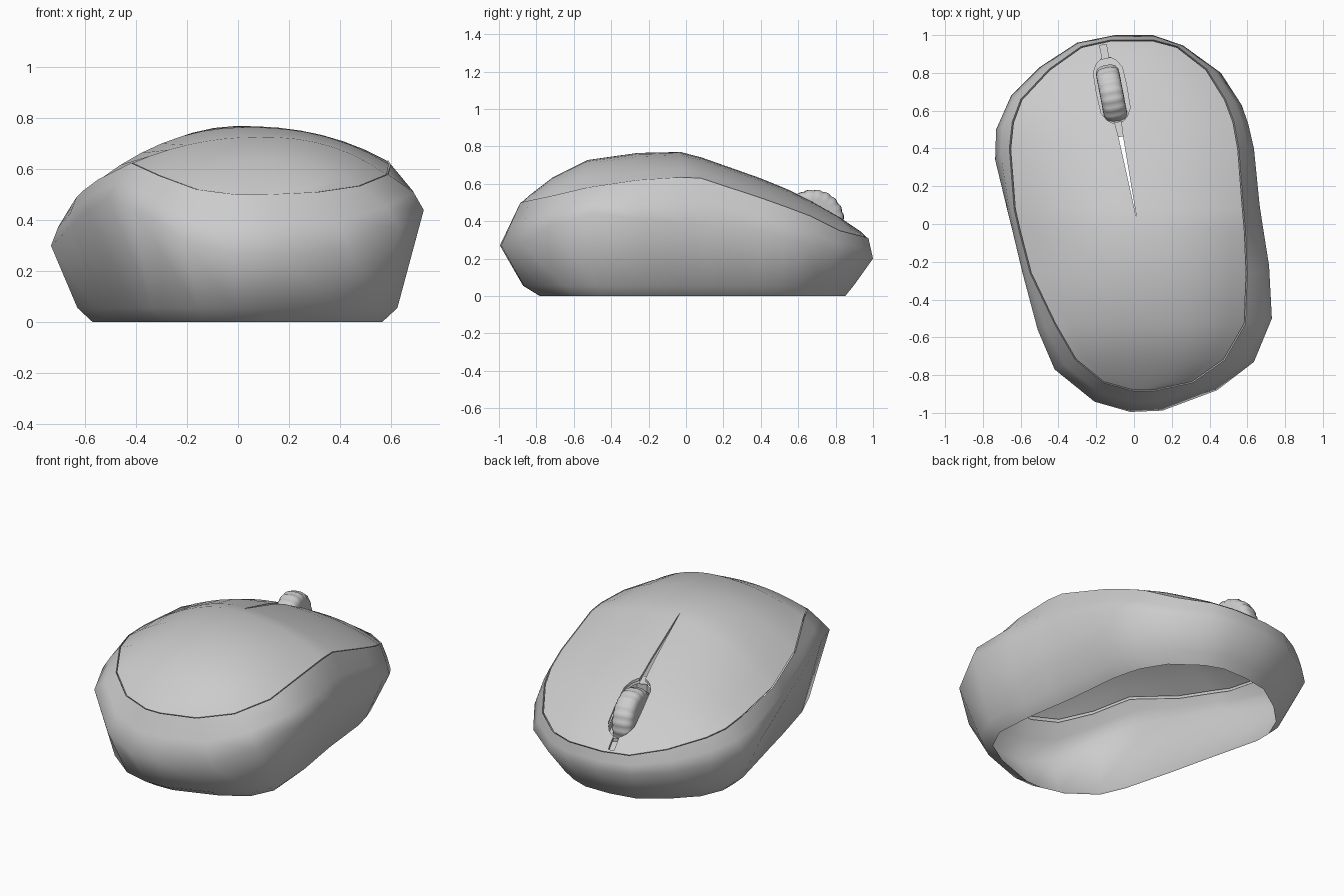
import bpy, math

if "Cube" in bpy.data.objects:
    bpy.data.objects.remove(bpy.data.objects["Cube"])

# Rows run from the front of the buttons (+y) to the palm end (-y)
# seam between shell and top plate: y, left x, left z, right x, right z, crest z
SEAM = [(.975, -.12, .31, .10, .31, .31), (.94, -.28, .315, .23, .32, .345),
        (.82, -.45, .35, .385, .35, .425), (.66, -.60, .40, .485, .43, .515),
        (.54, -.645, .42, .53, .475, .573), (.40, -.66, .45, .555, .525, .63),
        (.08, -.635, .49, .58, .63, .742), (-.03, -.61, .515, .59, .635, .77),
        (-.26, -.55, .56, .60, .62, .765), (-.53, -.42, .625, .59, .58, .727),
        (-.72, -.31, .575, .48, .535, .632), (-.84, -.16, .52, .31, .51, .54),
        (-.885, 0, .50, .10, .50, .50)]
# widest crease of the shell, left then right side
WIDE_L = [(-.10, 1, .2), (-.30, .96, .21), (-.50, .83, .23), (-.65, .68, .26),
          (-.73, .50, .29), (-.735, .34, .30), (-.67, .07, .36), (-.645, -.03, .385),
          (-.59, -.26, .44), (-.51, -.56, .49), (-.42, -.77, .46), (-.21, -.94, .32),
          (-.02, -.995, .27)]
WIDE_R = [(.10, 1, .2), (.26, .945, .2), (.46, .80, .22), (.57, .63, .28),
          (.605, .53, .31), (.635, .40, .34), (.665, .10, .38), (.68, 0, .39),
          (.715, -.22, .41), (.73, -.50, .44), (.635, -.73, .37), (.44, -.88, .28),
          (.15, -.988, .27)]


def make(name, verts, faces):
    me = bpy.data.meshes.new(name)
    me.from_pydata(verts, [], faces)
    ob = bpy.data.objects.new(name, me)
    bpy.context.collection.objects.link(ob)
    return ob


def loft(name, rings, cap=False):
    n = len(rings[0])
    faces = [(r * n + i, (r + 1) * n + i, (r + 1) * n + (i + 1) % n, r * n + (i + 1) % n)
             for r in range(len(rings) - 1) for i in range(n)]
    if cap:
        faces += [tuple(range(n)), tuple(reversed(range((len(rings) - 1) * n, len(rings) * n)))]
    return make(name, [p for ring in rings for p in ring], faces)


def smooth(ob, deg=30):
    bpy.ops.object.select_all(action='DESELECT')
    ob.select_set(True)
    bpy.context.view_layer.objects.active = ob
    bpy.ops.object.shade_smooth_by_angle(angle=math.radians(deg))


def crest(y):
    for a, b in zip(SEAM, SEAM[1:]):
        if a[0] >= y >= b[0]:
            return a[5] + (b[5] - a[5]) * (a[0] - y) / (a[0] - b[0])
    return SEAM[0][5]


def inset(ring, side, front, back, z):
    """Ring moved inwards along its outline's normals, set at height z."""
    out = []
    for i, (x, y, _) in enumerate(ring):
        a, b = ring[i - 1], ring[(i + 1) % len(ring)]
        tx, ty = b[0] - a[0], b[1] - a[1]
        d = math.hypot(tx, ty)
        nx, ny = ty / d, -tx / d
        out.append((x - nx * side, y - ny * (front if ny > 0 else back), z))
    return out


# Lower shell, open underneath
seam = [(r[1], r[0], r[2]) for r in SEAM] + [(r[3], r[0], r[4]) for r in reversed(SEAM)]
wide = WIDE_L + WIDE_R[::-1]
lip = [(x * .975, y * .985, z - .03) for x, y, z in seam]
bulge = []
for a, b in zip(seam, wide):
    x, y, z = [(p + q) / 2 for p, q in zip(a, b)]
    bulge.append((x * (1.045 if x > 0 and y < -.1 else 1.012), y, z))
lower = inset(wide, .105, .105, .125, .055)
bottom = inset(wide, .165, .15, .215, 0)
smooth(loft("lower_shell", [lip, seam, bulge, wide, lower, bottom]), 62)

# Domed top plate, flatter towards its front left
COLS = 15
verts, faces = [], []
for y, xl, zl, xr, zr, zt in SEAM:
    for j in range(COLS):
        s = -1 + 2 * j / (COLS - 1)
        edge = zl if s < 0 else zr
        power = 2.4 if s > 0 else (1.8 if y > -.1 else 2.1)
        x = (xl + xr) / 2 + s * (xr - xl) / 2
        verts.append((x * .989, y * .994, edge + (zt - edge) * (1 - abs(s) ** power)))
for i in range(len(SEAM) - 1):
    for j in range(COLS - 1):
        a = i * COLS + j
        faces.append((a, a + COLS, a + COLS + 1, a + 1))
plate = make("top_plate", verts, faces)
sol = plate.modifiers.new("thickness", 'SOLIDIFY')
sol.thickness, sol.offset = .015, -1

# Slit and wheel opening: half widths along the slanted centre line
TILT = math.radians(11)
SLOT = [(.51, .03), (.53, .055), (.57, .078), (.68, .082), (.79, .078), (.83, .055), (.85, .03)]
OPENING = [(.003, .001), (.45, .013), (.505, .017)] + SLOT + [(.855, .017), (.925, .018)]


def slant(d, side):
    """Point d along the line from the slit's tip, offset sideways."""
    return (.012 - d * math.sin(TILT) + side * math.cos(TILT),
            .04 + d * math.cos(TILT) + side * math.sin(TILT))


def outline(half):
    return [slant(d, w) for d, w in half] + [slant(d, -w) for d, w in reversed(half)]


hole = outline(OPENING)
cutter = loft("opening_cutter", [[(x, y, z) for x, y in hole] for z in (1, .05)], True)
cutter.hide_render = True
cut = plate.modifiers.new("opening", 'BOOLEAN')
cut.operation, cut.solver, cut.object = 'DIFFERENCE', 'EXACT', cutter
bpy.context.view_layer.objects.active = plate
for m in list(plate.modifiers):
    bpy.ops.object.modifier_apply(modifier=m.name)
bpy.data.objects.remove(cutter)
smooth(plate)

# Wall and floor of the wheel well, and floors of the slit
slot = outline(SLOT)
n = len(slot)
smooth(loft("wheel_well", [[(x, y, crest(y) - dz) for x, y in slot] for dz in (.03, .08)]))
make("wheel_well_floor", [(x, y, crest(y) - .08) for x, y in slot],
     [(i, i + 1, n - 2 - i, n - 1 - i) for i in range(n // 2 - 1)])
for name, d0, d1 in (("slit_floor_rear", .43, .51), ("slit_floor_front", .85, .925)):
    pts = [slant(d0, -.03), slant(d0, .03), slant(d1, .03), slant(d1, -.03)]
    make(name, [(x, y, crest(y) - .05) for x, y in pts], [(0, 1, 2, 3)])

# Ribbed scroll wheel
rings = []
for w, r in ((-.062, .115), (-.06, .138), (-.045, .158), (-.02, .166),
             (.02, .166), (.045, .158), (.06, .138), (.062, .115)):
    ring = []
    for k in range(80):
        a = 2 * math.pi * k / 80
        rr = r - .006 * (1 - abs(math.sin(10 * a)))
        ring.append((w, rr * math.cos(a), rr * math.sin(a)))
    rings.append(ring)
wheel = loft("scroll_wheel", rings, True)
wheel.location = (-.117, .68, .403)
wheel.rotation_euler = (0, 0, TILT)
smooth(wheel, 40)
